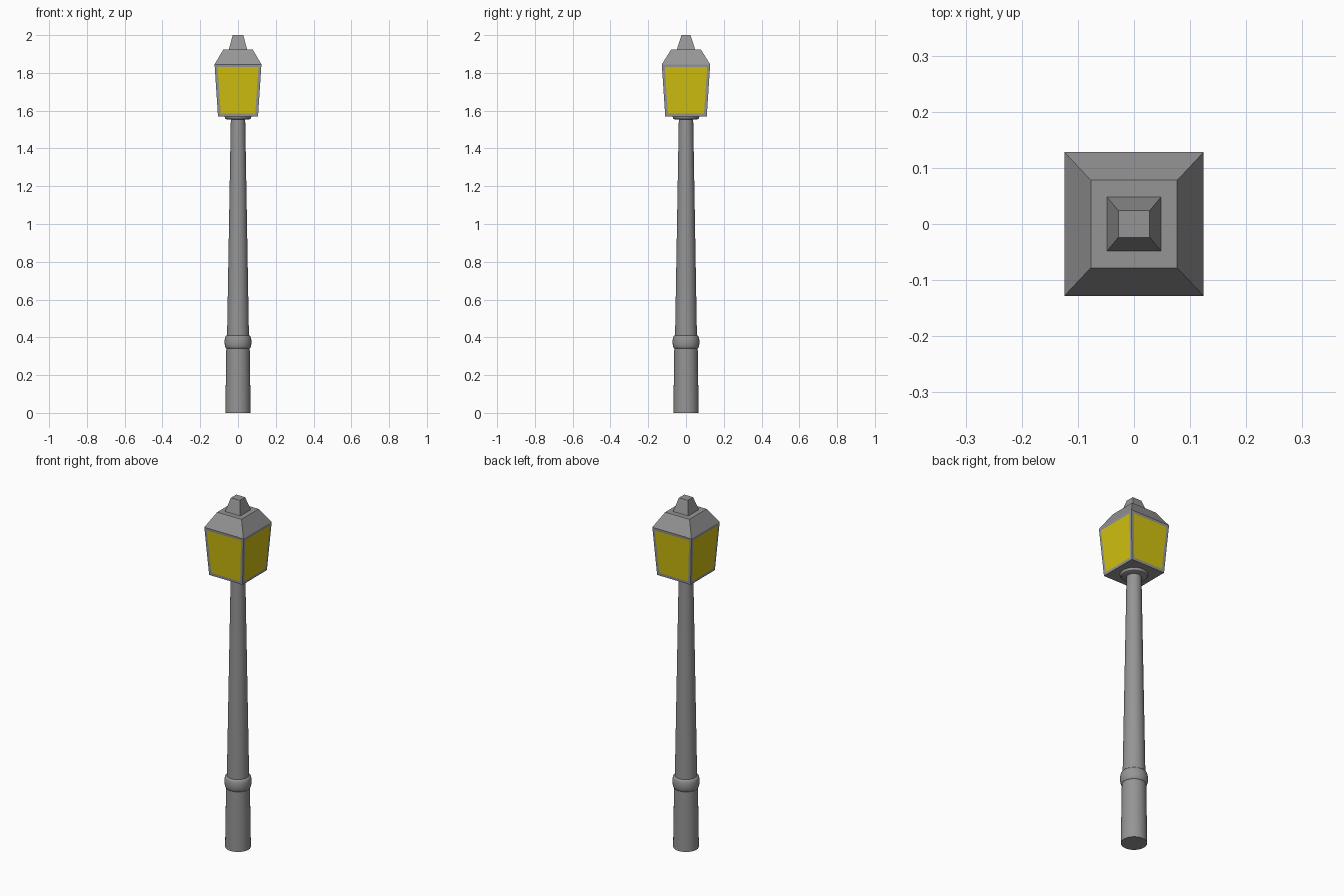
import bpy, bmesh, math

if "Cube" in bpy.data.objects:
    bpy.data.objects.remove(bpy.data.objects["Cube"])


def material(name, colour):
    m = bpy.data.materials.new(name)
    m.diffuse_color = (*colour, 1)
    m.use_nodes = True
    m.node_tree.nodes["Principled BSDF"].inputs["Base Color"].default_value = m.diffuse_color
    return m


METAL = material("grey metal", (0.30, 0.30, 0.30))
GLASS = material("yellow glass", (0.64, 0.53, 0.005))


def finish(bm, name, mats, smooth=False):
    bmesh.ops.recalc_face_normals(bm, faces=bm.faces)
    mesh = bpy.data.meshes.new(name)
    bm.to_mesh(mesh)
    bm.free()
    for m in mats:
        mesh.materials.append(m)
    ob = bpy.data.objects.new(name, mesh)
    bpy.context.collection.objects.link(ob)
    if smooth:
        bpy.ops.object.select_all(action='DESELECT')
        ob.select_set(True)
        bpy.context.view_layer.objects.active = ob
        bpy.ops.object.shade_smooth_by_angle(angle=math.radians(35))
    return ob


def skin(bm, rings):
    """Join rings of points with side faces and cap both ends."""
    loops = [[bm.verts.new(p) for p in ring] for ring in rings]
    n = len(loops[0])
    for a, b in zip(loops, loops[1:]):
        for i in range(n):
            j = (i + 1) % n
            bm.faces.new((a[i], a[j], b[j], b[i]))
    bm.faces.new(loops[0][::-1])
    bm.faces.new(loops[-1])


def turned(name, profile, sides=32):
    """Round part from (radius, z) pairs."""
    bm = bmesh.new()
    angles = [2 * math.pi * i / sides for i in range(sides)]
    skin(bm, [[(r * math.cos(a), r * math.sin(a), z) for a in angles]
              for r, z in profile])
    return finish(bm, name, [METAL], smooth=True)


def tapered_box(bm, levels):
    """Four-sided part from (half width, half depth, z) levels."""
    skin(bm, [[(-x, -y, z), (x, -y, z), (x, y, z), (-x, y, z)]
              for x, y, z in levels])


# Post: base, rounded ring, tapering shaft, collar
turned("post_base", [(0.067, 0), (0.062, 0.345)])
arc = [math.radians(-90 + 180 * i / 8) for i in range(9)]
turned("post_ring", [(0.060 + 0.011 * math.cos(a), 0.375 + 0.035 * math.sin(a))
                     for a in arc])
turned("post_shaft", [(0.058, 0.40), (0.038, 1.56)])
turned("lantern_collar", [(0.057, 1.553), (0.066, 1.557), (0.070, 1.564),
                          (0.071, 1.572)])

# Lantern body: glass panes inset in the four sides
bm = bmesh.new()
tapered_box(bm, [(0.106, 0.110, 1.57), (0.124, 0.128, 1.845)])
bm.normal_update()
sides = [f for f in bm.faces if abs(f.normal.z) < 0.5]
bmesh.ops.inset_individual(bm, faces=sides, thickness=0.0215, depth=0)
for f in sides:
    f.material_index = 1
finish(bm, "lantern_body", [METAL, GLASS])

# Sloped roof and finial
bm = bmesh.new()
tapered_box(bm, [(0.124, 0.128, 1.845), (0.077, 0.078, 1.925)])
finish(bm, "lantern_roof", [METAL])

bm = bmesh.new()
tapered_box(bm, [(0.048, 0.048, 1.925), (0.028, 0.024, 2.0)])
finish(bm, "roof_finial", [METAL])
